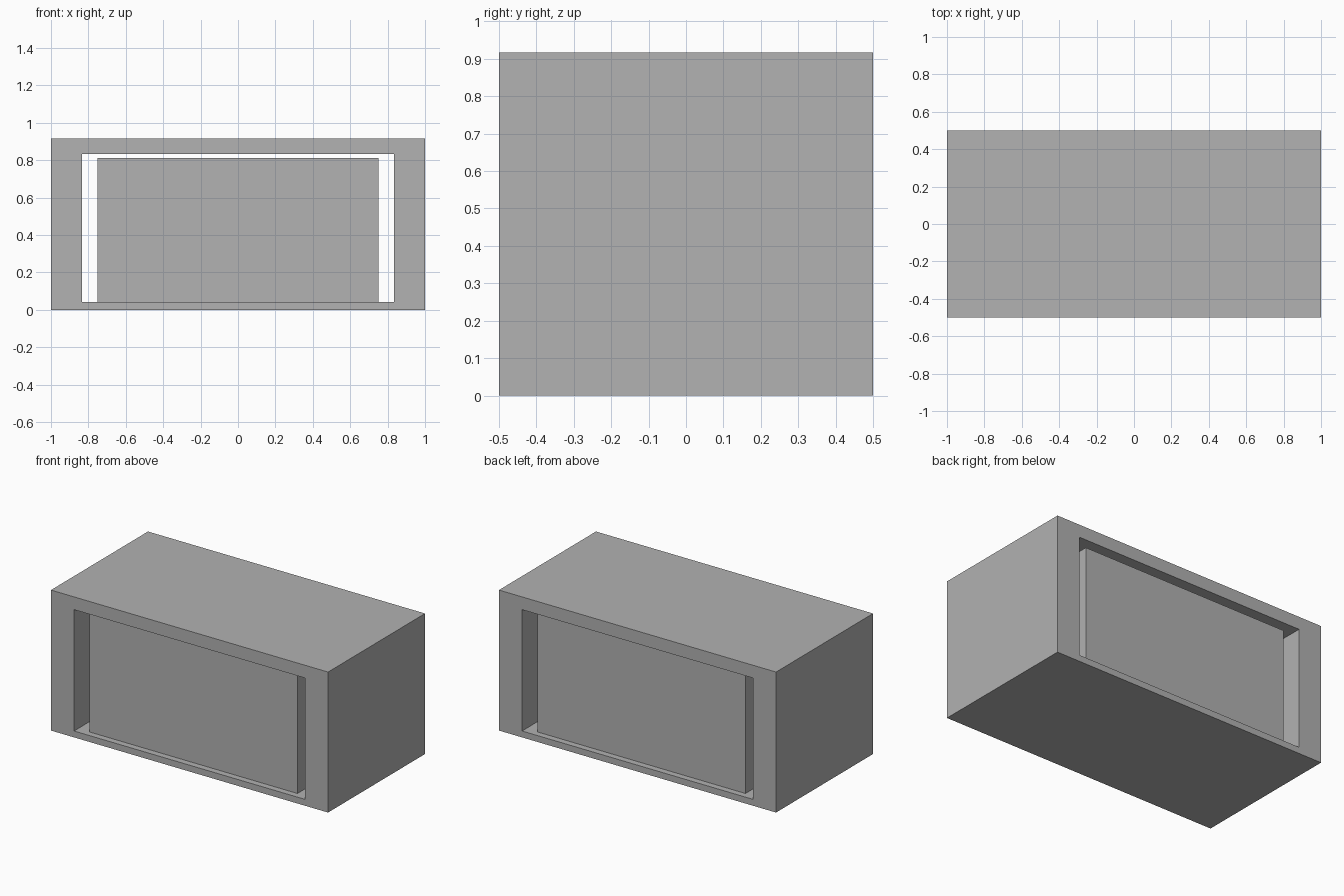
import bpy
import bmesh

cube = bpy.data.objects.get("Cube")
if cube:
    bpy.data.objects.remove(cube, do_unlink=True)

U = 1 / 24  # design unit: the model is 48 units wide
DEPTH = 12 * U

grey = bpy.data.materials.new("plain grey")
grey.use_nodes = True
colour = (0.445, 0.445, 0.445, 1)
grey.diffuse_color = colour
grey.node_tree.nodes["Principled BSDF"].inputs["Base Color"].default_value = colour


def make_object(name, bm):
    bmesh.ops.recalc_face_normals(bm, faces=bm.faces)
    mesh = bpy.data.meshes.new(name)
    bm.to_mesh(mesh)
    bm.free()
    mesh.materials.append(grey)
    obj = bpy.data.objects.new(name, mesh)
    bpy.context.collection.objects.link(obj)
    return obj


def rectangle(bm, half_width, bottom, top, y):
    """Four corners, in order, of an upright rectangle."""
    corners = [(-half_width, bottom), (half_width, bottom),
               (half_width, top), (-half_width, top)]
    return [bm.verts.new((x, y, z)) for x, z in corners]


def bridge(bm, a, b):
    """Join two rectangles with a ring of quads."""
    for i in range(4):
        j = (i + 1) % 4
        bm.faces.new((a[i], a[j], b[j], b[i]))


# Outer casing: a rectangular tube open at front and back
bm = bmesh.new()
outer_front, outer_back = (rectangle(bm, 24 * U, 0, 22 * U, y) for y in (-DEPTH, DEPTH))
inner_front, inner_back = (rectangle(bm, 20 * U, U, 20 * U, y) for y in (-DEPTH, DEPTH))
bridge(bm, outer_front, outer_back)
bridge(bm, inner_front, inner_back)
bridge(bm, outer_front, inner_front)
bridge(bm, outer_back, inner_back)
make_object("outer_casing", bm)

# Inner block: stands on the casing floor, set back slightly at both ends
bm = bmesh.new()
front, back = (rectangle(bm, 18 * U, U, 19.5 * U, y) for y in (U - DEPTH, DEPTH - U))
bridge(bm, front, back)
bm.faces.new(front)
bm.faces.new(back)
make_object("inner_block", bm)
